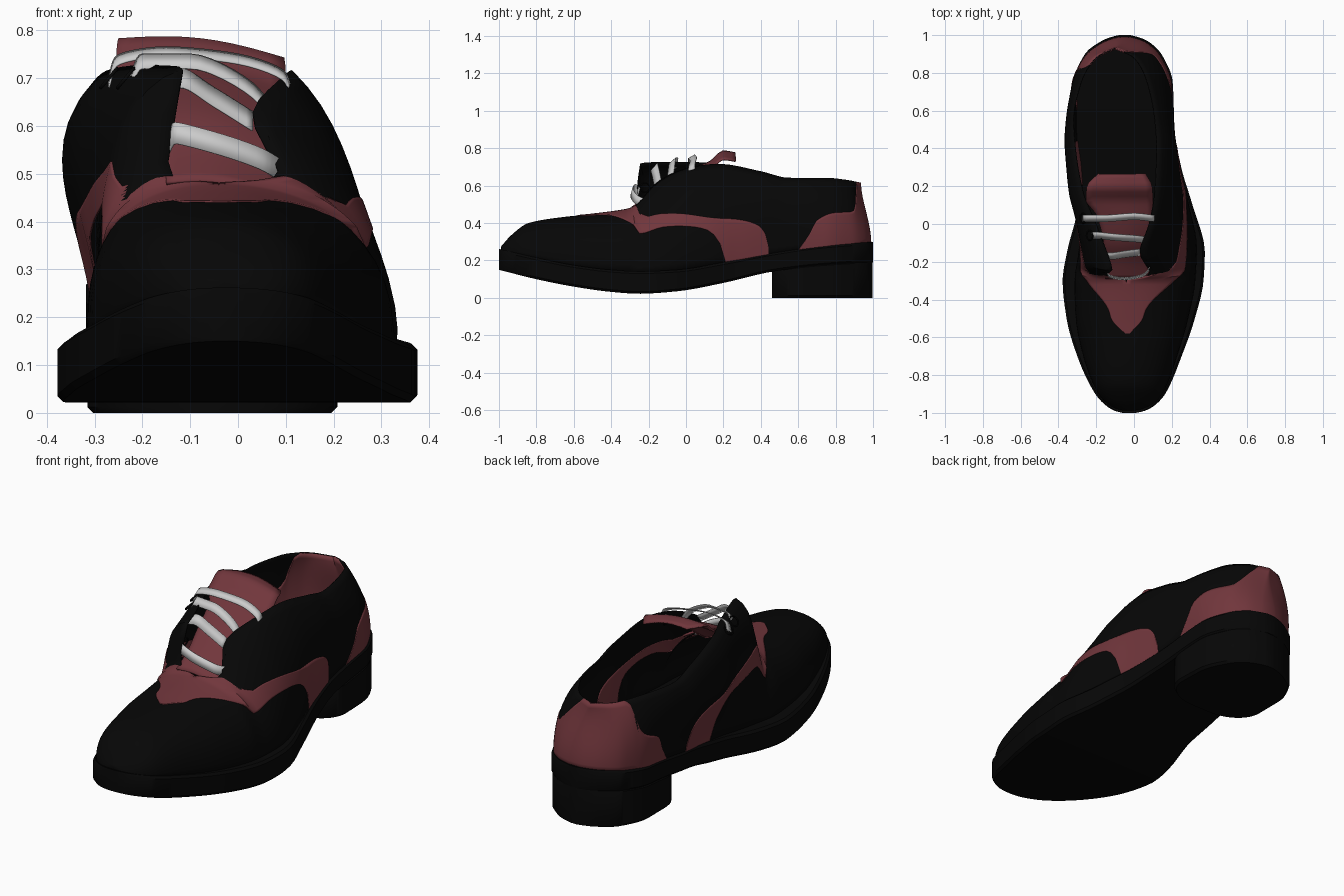
import bpy, bmesh, math
from mathutils import Vector

if "Cube" in bpy.data.objects:
    bpy.data.objects.remove(bpy.data.objects["Cube"])


def material(name, rgb):
    m = bpy.data.materials.new(name)
    m.diffuse_color = (*rgb, 1)
    m.use_nodes = True
    m.node_tree.nodes["Principled BSDF"].inputs["Base Color"].default_value = m.diffuse_color
    return m


BLACK = material("black_leather", (0.002, 0.002, 0.002))
RED = material("oxblood_leather", (0.165, 0.037, 0.045))
LACE = material("pale_lace", (0.7, 0.7, 0.68))


def interp(tab, x):
    """Monotone cubic interpolation of table rows (key, v1, v2, ...)."""
    n = len(tab)
    x = min(max(x, tab[0][0]), tab[-1][0])
    i = next(k for k in range(n - 1) if x <= tab[k + 1][0])
    h = tab[i + 1][0] - tab[i][0]
    s = (x - tab[i][0]) / h

    def sec(k, c):
        return (tab[k + 1][c] - tab[k][c]) / (tab[k + 1][0] - tab[k][0])

    def slope(k, c):
        if k in (0, n - 1):
            return sec(min(k, n - 2), c)
        a, b = sec(k - 1, c), sec(k, c)
        return 2 * a * b / (a + b) if a * b > 0 else 0
    return [(2*s**3 - 3*s*s + 1) * tab[i][c] + (s**3 - 2*s*s + s) * h * slope(i, c)
            + (3*s*s - 2*s**3) * tab[i + 1][c] + (s**3 - s*s) * h * slope(i + 1, c)
            for c in range(1, len(tab[0]))]


def finish(name, grids, mat, thick=0, close=False, angle=40):
    """Skin one or more point grids, weld them and smooth the result."""
    bm = bmesh.new()
    for g in grids:
        rows = [[bm.verts.new(p) for p in r] for r in g]
        for a, b in zip(rows, rows[1:]):
            m = len(a)
            for j in range(m if close else m - 1):
                bm.faces.new((a[j], a[(j + 1) % m], b[(j + 1) % m], b[j]))
        if close:
            bm.faces.new(rows[0])
            bm.faces.new(rows[-1])
    bmesh.ops.remove_doubles(bm, verts=bm.verts, dist=0.0008)
    bmesh.ops.dissolve_degenerate(bm, edges=bm.edges, dist=0.0001)
    bmesh.ops.recalc_face_normals(bm, faces=bm.faces)
    me = bpy.data.meshes.new(name)
    bm.to_mesh(me)
    bm.free()
    ob = bpy.data.objects.new(name, me)
    bpy.context.collection.objects.link(ob)
    me.materials.append(mat)
    if thick:
        s = ob.modifiers.new("thickness", "SOLIDIFY")
        s.thickness, s.offset = thick, 0
    bpy.ops.object.select_all(action='DESELECT')
    ob.select_set(True)
    bpy.context.view_layer.objects.active = ob
    bpy.ops.object.shade_smooth_by_angle(angle=math.radians(angle))
    return ob


# Sole plan (y, left x, right x) and side profile (y, bottom z, top z)
PLAN = [(-1, -.06, .01), (-.99, -.1, .055), (-.96, -.15, .11), (-.9, -.205, .165), (-.7, -.3, .252),
        (-.5, -.357, .322), (-.3, -.378, .368), (-.15, -.355, .375), (.1, -.3, .31), (.3, -.3, .25),
        (.5, -.318, .215), (.75, -.318, .205), (.9, -.26, .145), (.97, -.17, .07),
        (.99, -.12, .02), (1, -.08, -.02)]
SIDE = [(-1, .15, .262), (-.8, .1, .215), (-.6, .06, .175), (-.4, .032, .15), (-.25, .022, .142),
        (-.05, .035, .15), (.2, .08, .19), (.46, .14, .24), (.7, .17, .275), (1, .19, .3)]


def slab(name, y0, y1, bottom, top, inset=0.0, round_front=0.0):
    rows = []
    for i in range(65):
        y = (y0 + y1) / 2 - (y1 - y0) / 2 * math.cos(math.pi * i / 64)
        l, r = interp(PLAN, y)
        l, r = l + inset, r - inset
        if round_front and y < y0 + round_front:    # bowed heel breast
            d = min(1, 1 - (y - y0) / round_front)
            k, mid = .25 + .75 * math.sqrt(1 - d * d), (l + r) / 2
            l, r = mid + (l - mid) * k, mid + (r - mid) * k
        b, t, c = bottom(y), top(y), .012
        y *= 1 - inset
        rows.append([(l, y, b + c), (l + c, y, b), (r - c, y, b), (r, y, b + c),
                     (r, y, t - c), (r - c, y, t), (l + c, y, t), (l, y, t - c)])
    return finish(name, [rows], BLACK, close=True)


slab("sole", -1, 1, lambda y: interp(SIDE, y)[0], lambda y: interp(SIDE, y)[1])
slab("heel_block", .46, 1, lambda y: 0, lambda y: interp(SIDE, y)[0] + .012, .003, .15)

# Upper, per side: base y, top x, top y, top z, bulge x, bulge height fraction
RIGHT = [(-.985, -.03, -.985, .275, -.03, 1), (-.93, -.03, -.93, .335, .07, 1),
         (-.84, -.03, -.84, .398, .1, 1), (-.65, -.03, -.65, .43, .15, 1),
         (-.5, -.04, -.5, .445, .18, 1), (-.3, -.04, -.3, .475, .19, 1),
         (-.24, .09, -.27, .49, .2, .95), (-.1, .03, -.15, .62, .2, .9),
         (.05, .08, 0, .69, .22, .85), (.2, .11, .17, .715, .25, .75),
         (.4, .12, .4, .675, .25, .75), (.55, .11, .55, .64, .23, .75),
         (.75, .07, .75, .64, .18, .7), (.9, .0, .88, .625, .1, .7), (.985, -.1, .93, .615, -.07, .7)]
LEFT = [(-.985, -.03, -.985, .275, -.03, 1), (-.93, -.03, -.93, .335, -.13, 1),
        (-.84, -.03, -.84, .398, -.18, 1), (-.65, -.03, -.65, .43, -.22, 1),
        (-.5, -.04, -.5, .445, -.25, 1), (-.3, -.04, -.3, .475, -.26, 1),
        (-.24, -.15, -.27, .49, -.265, .95), (-.12, -.115, -.24, .72, -.29, .92),
        (.05, -.2, 0, .725, -.38, .88), (.2, -.27, .17, .715, -.425, .75),
        (.4, -.31, .4, .675, -.43, .72), (.55, -.32, .55, .64, -.405, .72),
        (.75, -.28, .75, .64, -.345, .7), (.9, -.2, .88, .625, -.25, .7),
        (.985, -.1, .93, .615, -.07, .7)]
# How far the welt line sits inside the sole edge: y, right factor, left factor
INSET = [(-1, .95, .95), (-.6, .9, .86), (-.2, .87, .81), (.15, .93, .9), (.4, .95, .95), (1, .95, .95)]


def upper(tab, y, t):
    """Point on the upper: t runs from the welt (0) to the top edge (1)."""
    l, r = interp(PLAN, y / .985)
    mid, end = (l + r) / 2, abs(y) > .9849
    fr, fl = interp(INSET, y)
    bx = mid if end else mid + ((r - mid) * fr if tab is RIGHT else (l - mid) * fl)
    zb = interp(SIDE, y)[1] - .012
    tx, ty, tz, px, f = interp(tab, y)
    h = tz - zb
    pts = [Vector((bx, y, zb)), Vector((bx * (1 if end else 1.06), y, zb + h * (.6 if f > .97 else .36))),
           Vector((px, ty, zb + h * f)), Vector((tx, ty, tz))]
    w = ((1 - t)**3, 3 * t * (1 - t)**2, 3 * t * t * (1 - t), t**3)
    return sum((p * k for p, k in zip(pts, w)), Vector())


def patch(tab, y0, y1, bounds, n, m=12):
    ys = [(y0 + y1) / 2 - (y1 - y0) / 2 * math.cos(math.pi * i / n) for i in range(n + 1)]
    out = []
    for y in ys:
        lo, hi = bounds(y)
        out.append([upper(tab, y, lo + (hi - lo) * j / m) for j in range(m + 1)])
    return out


finish("upper", [patch(s, -.985, .985, lambda y: (0, 1), 72) for s in (RIGHT, LEFT)], BLACK, .006)

# Red panels lie over the upper and show on both faces
WING = [(-.58, .98, 1), (-.5, .86, 1), (-.46, .84, 1), (-.3, .56, 1), (-.24, .48, 1), (-.19, .45, .62),
        (0, .385, .49), (.12, .33, .44), (.18, .22, .425), (.21, 0, .42), (.3, 0, .4),
        (.38, 0, .35), (.42, 0, .26), (.44, 0, .1)]
finish("wing_panel", [patch(s, -.58, .44, lambda y: interp(WING, y), 48) for s in (RIGHT, LEFT)], RED, .012)
COUNTER_R = [(.6, .01), (.66, .2), (.7, .38), (.78, .47), (.9, .5), (.93, .7), (.945, 1), (.985, 1)]
COUNTER_L = [(.6, .01), (.66, .2), (.7, .38), (.78, .47), (.81, .55), (.84, 1), (.985, 1)]
finish("heel_counter", [patch(s, .6, .985, lambda y: (0, interp(c, y)[0]), 30)
                        for s, c in ((RIGHT, COUNTER_R), (LEFT, COUNTER_L))], RED, .012)

# Tongue: y, z, left x, right x
TONGUE = [(-.29, .46, -.15, .09), (-.2, .52, -.15, .08), (-.1, .6, -.16, .08), (.05, .67, -.2, .1),
          (.13, .705, -.255, .1), (.2, .76, -.25, .095), (.265, .75, -.19, .06)]
rows = []
for i in range(25):
    y = -.29 + .555 * i / 24
    z, l, r = interp(TONGUE, y)
    rows.append([(l + (r - l) * j / 10, y, z + .02 * math.sin(math.pi * j / 10) - .04 * (j / 10 - .5))
                 for j in range(11)])
finish("tongue", [rows], RED, .008)

# Laces: flat ribbons following a few points, each with its own width direction
LACES = [((0, .035, .02), [(-.27, .03, .69), (-.255, .03, .735), (-.15, .03, .755), (0, .04, .74),
                           (.1, .03, .7), (.112, .03, .66)]),
         ((0, .035, .03), [(-.225, -.06, .69), (-.2, -.06, .735), (-.1, -.07, .735), (.03, -.08, .675),
                           (.088, -.09, .6)]),
         ((0, .035, .04), [(-.17, -.17, .69), (-.12, -.17, .7), (-.05, -.16, .66), (.03, -.15, .61)]),
         ((0, .012, .045), [(-.145, -.25, .565), (-.13, -.275, .585), (-.05, -.29, .565), (.05, -.27, .53),
                            (.1, -.21, .5)])]
for k, (w, path) in enumerate(LACES):
    tab = [(i, *p) for i, p in enumerate(path)]
    w = Vector(w) / 2
    steps = 6 * (len(path) - 1)
    mids = [Vector(interp(tab, i / 6)) for i in range(steps + 1)]
    finish(f"lace_{k + 1}", [[(p - w, p + w) for p in mids]], LACE, .004)

# Eyelets
for k, (p, rot) in enumerate([((.09, -.08, .61), 60), ((.105, 0, .635), 60), ((.07, -.17, .56), 60),
                              ((-.155, -.22, .59), -70), ((-.235, -.06, .7), -50), ((-.27, .03, .7), -50)]):
    bpy.ops.mesh.primitive_torus_add(location=p, rotation=(0, math.radians(rot), 0), major_radius=.026,
                                     minor_radius=.004, major_segments=20, minor_segments=6)
    ob = bpy.context.object
    ob.name = f"eyelet_{k + 1}"
    ob.data.materials.append(BLACK)
    bpy.ops.object.shade_smooth()
